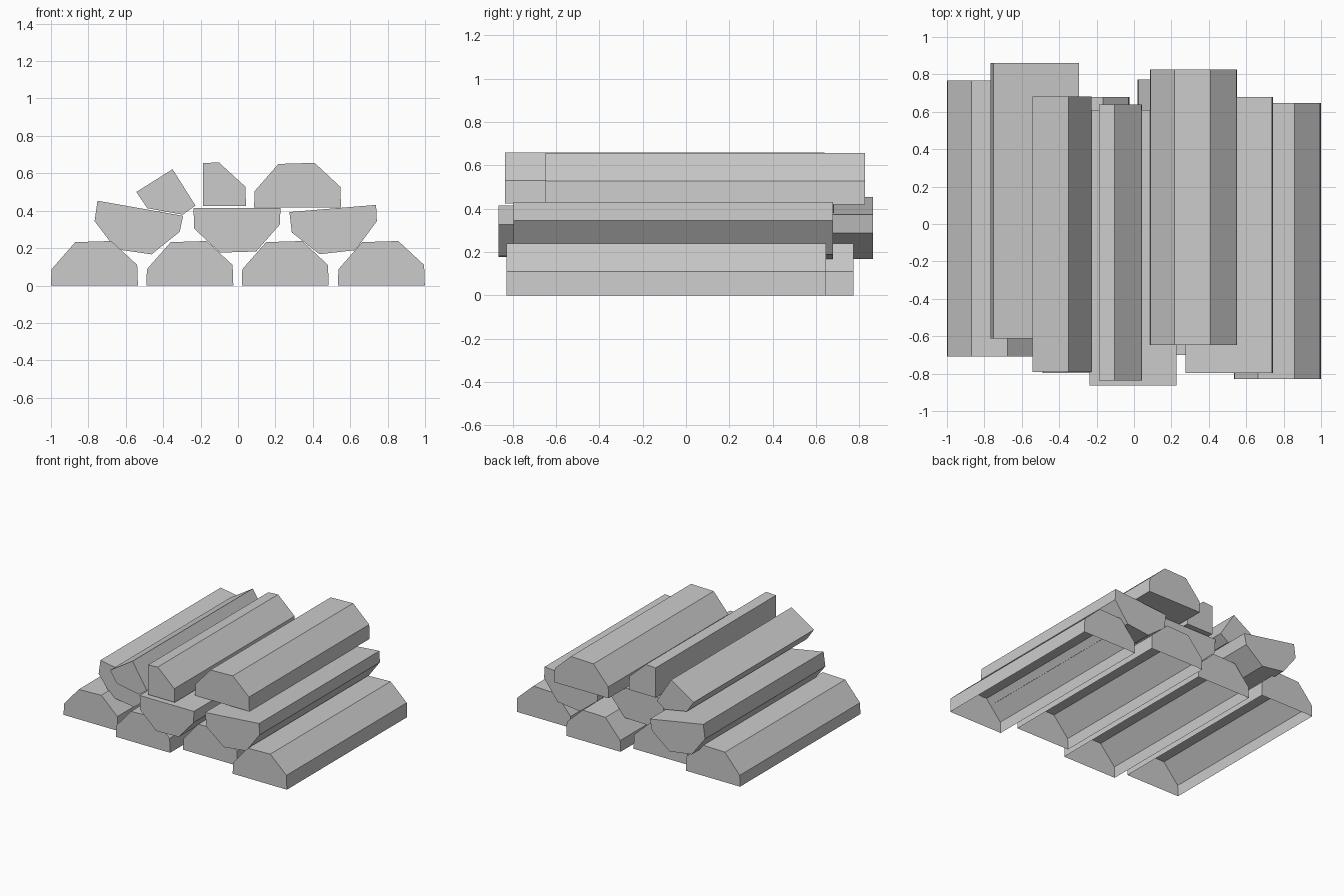
import bpy, bmesh
from math import radians, sin, cos

if "Cube" in bpy.data.objects:
    bpy.data.objects.remove(bpy.data.objects["Cube"])

# Cross-sections (x, z): half-round log on its flat side, and quarter log from its square corner
HALF = [(-.233, 0), (-.23, .087), (-.103, .232), (.09, .238), (.228, .11), (.232, 0)]
QUARTER = [(0, 0), (0, .23), (.083, .235), (.225, .105), (.229, 0)]


def log(name, profile, x, z, angle, y0, length=1.474, open_base=False):
    """Extrude a cross-section along y after rotating it in the xz plane."""
    c, s = cos(radians(angle)), sin(radians(angle))
    bm = bmesh.new()
    end = bm.faces.new([bm.verts.new((x + u * c - v * s, y0, z + u * s + v * c))
                        for u, v in profile])
    out = bmesh.ops.extrude_face_region(bm, geom=[end], use_keep_orig=True)
    verts = [g for g in out["geom"] if isinstance(g, bmesh.types.BMVert)]
    bmesh.ops.translate(bm, verts=verts, vec=(0, length, 0))
    bmesh.ops.recalc_face_normals(bm, faces=bm.faces)
    if open_base:
        base = [f for f in bm.faces if f.normal.z < -.9]
        bmesh.ops.delete(bm, geom=base, context='FACES_ONLY')
    mesh = bpy.data.meshes.new(name)
    bm.to_mesh(mesh)
    bm.free()
    bpy.context.collection.objects.link(bpy.data.objects.new(name, mesh))


# Bottom row: four logs, flat side down, hollow where they meet the ground
for i, (x, y0) in enumerate([(-.767, -.708), (-.257, -.796), (.253, -.701), (.767, -.828)]):
    log(f"bottom_log_{i + 1}", HALF, x, 0, 0, y0, open_base=True)

# Middle row: three logs, flat side up, resting in the gaps
for i, (x, z, angle, y0) in enumerate([(-.523, .413, 170, -.612),
                                       (-.006, .414, 180, -.864),
                                       (.506, .412, 184.7, -.796)]):
    log(f"middle_log_{i + 1}", HALF, x, z, angle, y0)

# Top row: two quarter logs and one half log
log("top_quarter_log_tilted", QUARTER, -.35, .622, -147.8, -.792)
log("top_quarter_log_upright", QUARTER, -.186, .424, 0, -.836)
log("top_half_log", HALF, .319, .418, 0, -.648)
